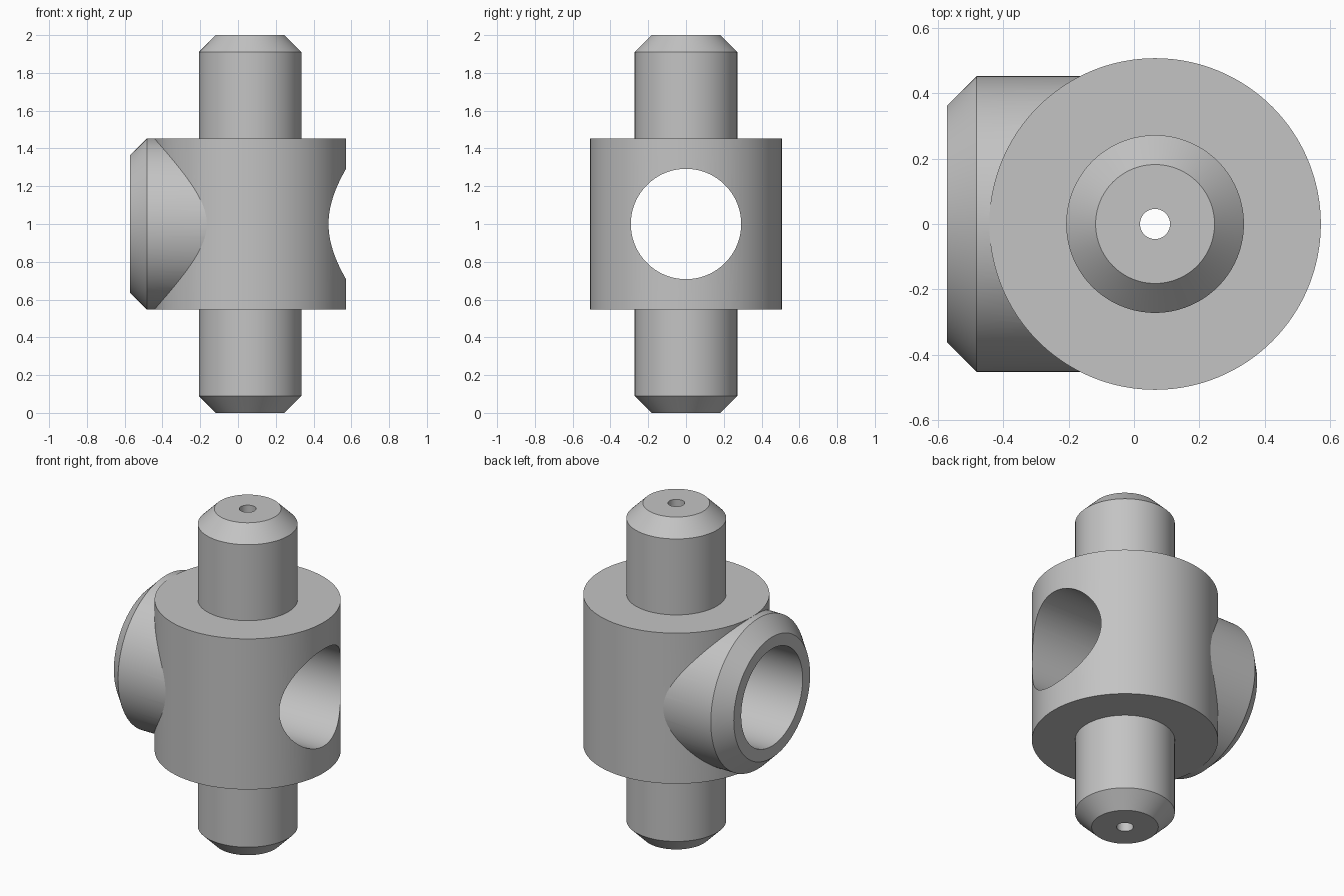
import bpy, math
from mathutils import Matrix

cube = bpy.data.objects.get("Cube")
if cube:
    bpy.data.objects.remove(cube, do_unlink=True)

SEGMENTS = 128
AXIS_X = 0.0645   # centre of the upright shaft
MID_Z = 1.0       # height of the cross bore

grey = bpy.data.materials.new("steel_grey")
grey.use_nodes = True
colour = (0.55, 0.55, 0.55, 1)
grey.diffuse_color = colour
grey.node_tree.nodes["Principled BSDF"].inputs["Base Color"].default_value = colour


def lathe(name, profile, matrix):
    """Closed solid turned about local z from (radius, height) points, bottom to top."""
    n = SEGMENTS
    verts = [(r * math.cos(2 * math.pi * i / n), r * math.sin(2 * math.pi * i / n), h)
             for r, h in profile for i in range(n)]
    faces = [tuple(reversed(range(n))), tuple(range(len(verts) - n, len(verts)))]
    for k in range(len(profile) - 1):
        for i in range(n):
            j = (i + 1) % n
            faces.append((k * n + i, k * n + j, (k + 1) * n + j, (k + 1) * n + i))
    mesh = bpy.data.meshes.new(name)
    mesh.from_pydata(verts, [], faces)
    mesh.transform(matrix)
    mesh.materials.append(grey)
    obj = bpy.data.objects.new(name, mesh)
    bpy.context.collection.objects.link(obj)
    return obj


def combine(target, tool, operation):
    """Apply a boolean and discard the tool."""
    tool.hide_render = True
    mod = target.modifiers.new(operation.lower(), 'BOOLEAN')
    mod.operation, mod.solver, mod.object = operation, 'EXACT', tool
    bpy.context.view_layer.objects.active = target
    bpy.ops.object.modifier_apply(modifier=mod.name)
    bpy.data.objects.remove(tool, do_unlink=True)


upright = Matrix.Translation((AXIS_X, 0, 0))
sideways = Matrix.Translation((0, 0, MID_Z)) @ Matrix.Rotation(math.pi / 2, 4, 'Y')

# Stepped shaft with chamfered ends and a wide middle drum
half = [(0.182, 0), (0.272, 0.09), (0.272, 0.547), (0.5075, 0.547)]
profile = half + [(r, 2 - h) for r, h in reversed(half)]
body = lathe("shaft_body", profile, upright)

# Chamfered side boss, reaching into the drum
boss = lathe("side_boss", [(0.363, -0.572), (0.4525, -0.482), (0.4525, AXIS_X)], sideways)
combine(body, boss, 'UNION')

# Cross bore through boss and drum, and the fine hole along the shaft
combine(body, lathe("cross_bore", [(0.292, -1), (0.292, 1)], sideways), 'DIFFERENCE')
combine(body, lathe("centre_hole", [(0.046, -0.5), (0.046, 2.5)], upright), 'DIFFERENCE')

bpy.ops.object.select_all(action='DESELECT')
body.select_set(True)
bpy.context.view_layer.objects.active = body
bpy.ops.object.shade_smooth_by_angle(angle=math.radians(25))
